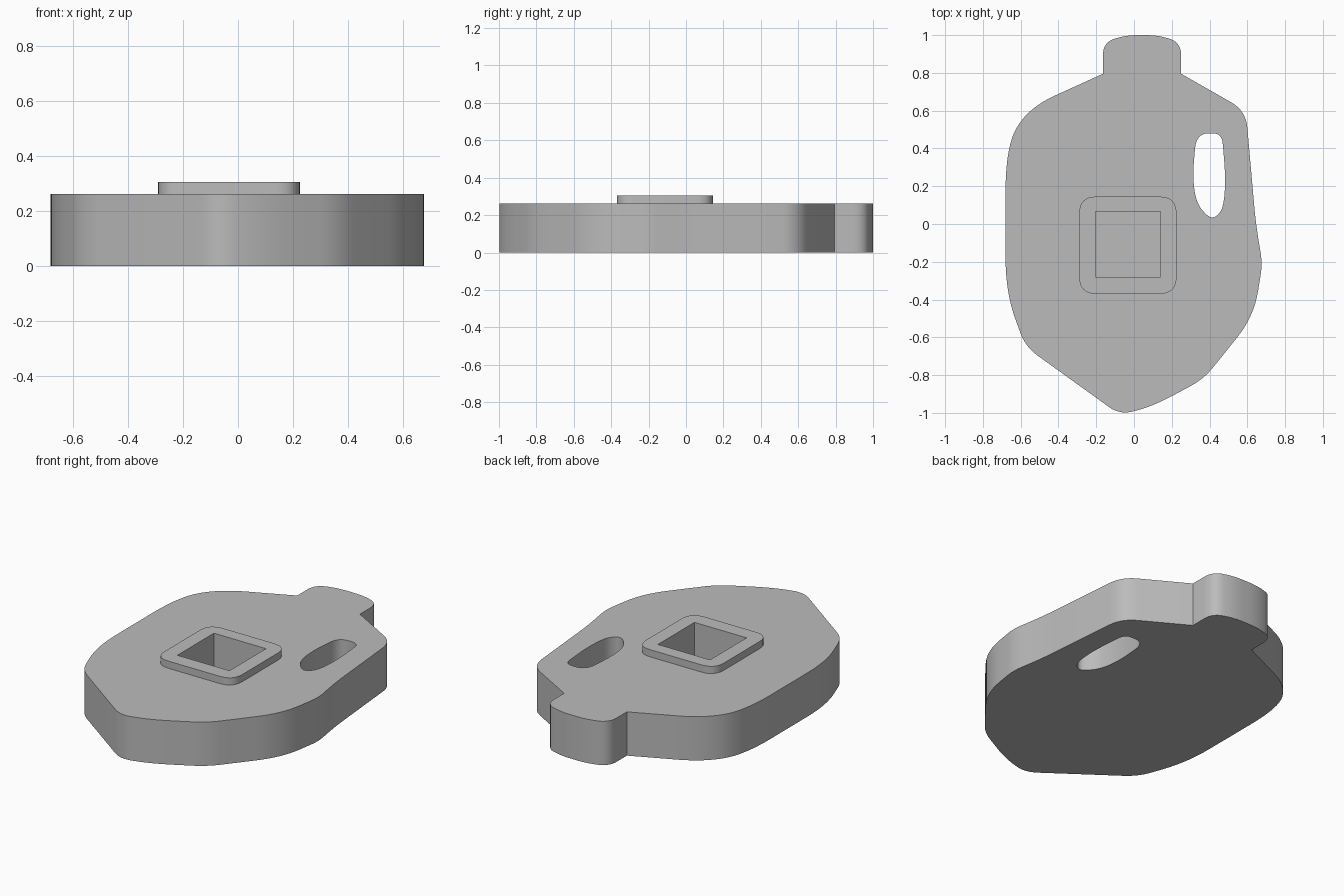
import bpy
import bmesh
from math import radians
from mathutils import Vector

cube = bpy.data.objects.get("Cube")
if cube:
    bpy.data.objects.remove(cube, do_unlink=True)

BODY_TOP = 0.262
BOSS_TOP = 0.305
POCKET_FLOOR = 0.06

grey = bpy.data.materials.new("mid grey")
grey.use_nodes = True
grey.diffuse_color = (0.5, 0.5, 0.5, 1)
grey.node_tree.nodes["Principled BSDF"].inputs["Base Color"].default_value = grey.diffuse_color


def rounded(corners, steps=8):
    """Turn (x, y, trim) corners into an outline with curved corners."""
    outline = []
    count = len(corners)
    for i, (x, y, trim) in enumerate(corners):
        p = Vector((x, y))
        if trim == 0:
            outline.append(p)
            continue
        ends = []
        for other in (corners[i - 1], corners[(i + 1) % count]):
            side = Vector(other[:2]) - p
            reach = min(trim, side.length * (0.49 if other[2] else 0.95))
            ends.append(p + side.normalized() * reach)
        for k in range(steps + 1):
            t = k / steps
            outline.append(ends[0] * (1 - t) ** 2 + p * 2 * t * (1 - t) + ends[1] * t * t)
    return outline


def rectangle(x0, x1, y0, y1, trim):
    return [(x0, y0, trim), (x1, y0, trim), (x1, y1, trim), (x0, y1, trim)]


def prism(name, corners, bottom, top):
    """Extrude a rounded outline between two heights."""
    bm = bmesh.new()
    face = bm.faces.new([bm.verts.new((p.x, p.y, bottom)) for p in rounded(corners)])
    extruded = bmesh.ops.extrude_face_region(bm, geom=[face])["geom"]
    verts = [v for v in extruded if isinstance(v, bmesh.types.BMVert)]
    bmesh.ops.translate(bm, verts=verts, vec=(0, 0, top - bottom))
    bmesh.ops.recalc_face_normals(bm, faces=bm.faces)
    mesh = bpy.data.meshes.new(name)
    bm.to_mesh(mesh)
    bm.free()
    mesh.materials.append(grey)
    obj = bpy.data.objects.new(name, mesh)
    bpy.context.collection.objects.link(obj)
    return obj


def cut(obj, cutters):
    """Apply boolean cuts, then smooth the curved walls."""
    bpy.ops.object.select_all(action="DESELECT")
    obj.select_set(True)
    bpy.context.view_layer.objects.active = obj
    for cutter in cutters:
        mod = obj.modifiers.new(cutter.name, "BOOLEAN")
        mod.operation = "DIFFERENCE"
        mod.solver = "EXACT"
        mod.object = cutter
        bpy.ops.object.modifier_apply(modifier=mod.name)
    bpy.ops.object.shade_smooth_by_angle(angle=radians(30))


# Main plate outline, anticlockwise from the front tip
plate_corners = [
    (-0.075, -1.01, 0.07), (0.10, -0.965, 0.12), (0.37, -0.82, 0.08),
    (0.635, -0.49, 0.14), (0.68, -0.21, 0.06), (0.645, 0.0, 0.1),
    (0.592, 0.60, 0.09),
    # Rear tab
    (0.25, 0.795, 0), (0.25, 0.96, 0.07), (0.13, 1.0, 0.07),
    (-0.045, 1.0, 0.07), (-0.165, 0.96, 0.07), (-0.165, 0.795, 0),
    # Right flank
    (-0.55, 0.62, 0.14), (-0.68, 0.42, 0.25), (-0.68, -0.36, 0.18),
    (-0.575, -0.65, 0.08),
]

# Finger slot outline
slot_corners = [
    (0.33, 0.48, 0.08), (0.31, 0.25, 0.1), (0.33, 0.11, 0.08),
    (0.395, 0.035, 0.04), (0.435, 0.035, 0.04), (0.475, 0.09, 0.08),
    (0.485, 0.25, 0.1), (0.465, 0.48, 0.05),
]

plate = prism("plate", plate_corners, 0, BODY_TOP)
boss = prism("raised_collar", rectangle(-0.29, 0.225, -0.37, 0.145, 0.09), BODY_TOP, BOSS_TOP)

# Through slot and blind square pocket
slot = prism("slot_cutter", slot_corners, -0.1, 0.5)
pocket = prism("pocket_cutter", rectangle(-0.205, 0.14, -0.28, 0.065, 0), POCKET_FLOOR, 0.5)

cut(plate, [slot, pocket])
cut(boss, [pocket])
for helper in (slot, pocket):
    bpy.data.objects.remove(helper, do_unlink=True)
